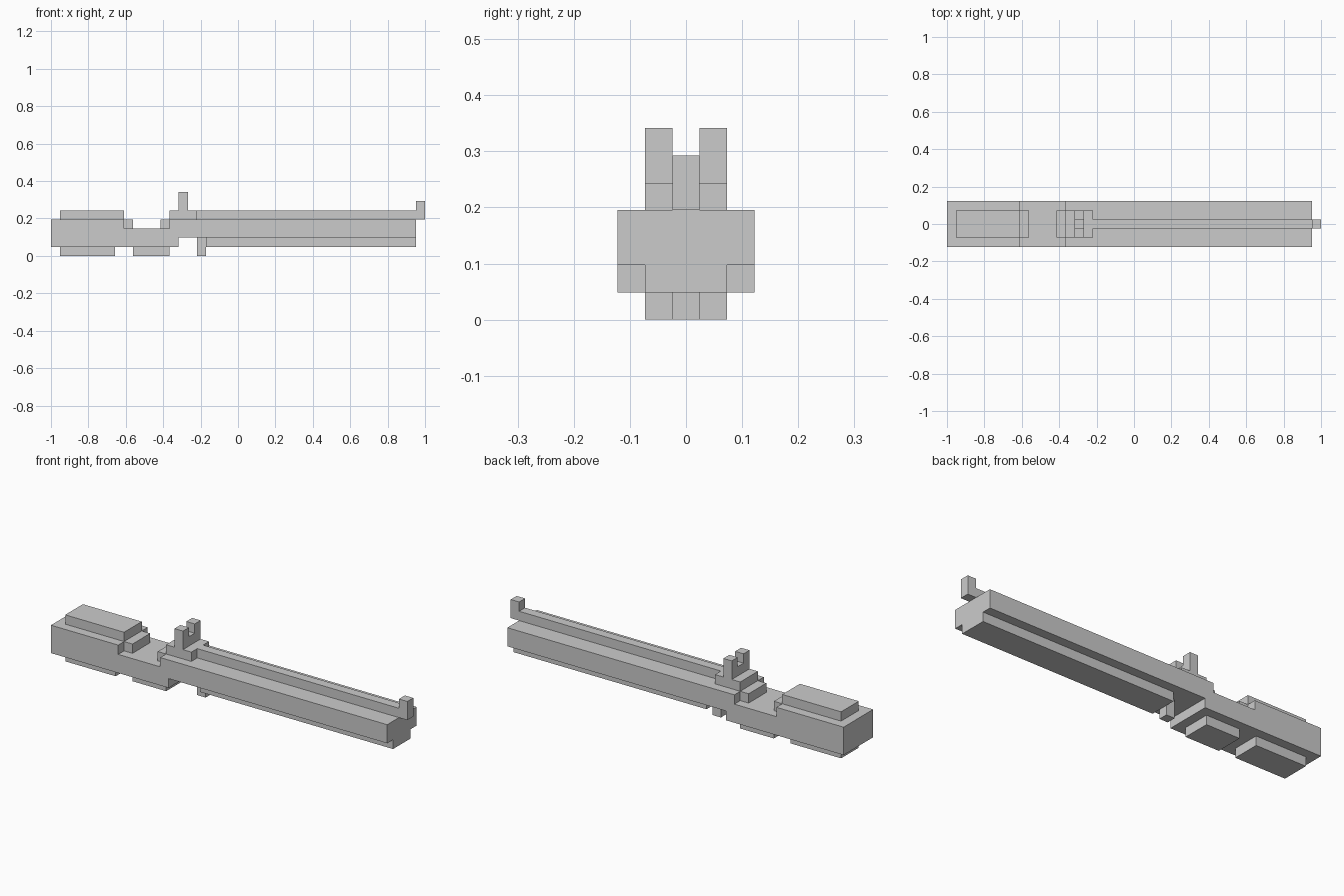
import bpy, bmesh

if "Cube" in bpy.data.objects:
    bpy.data.objects.remove(bpy.data.objects["Cube"])

U = 2 / 41  # one block; the model is 41 blocks long


def extrude_profile(name, profile, y0, y1):
    """Extrude an (x, z) outline, given in blocks, from y0 to y1."""
    bm = bmesh.new()
    verts = [bm.verts.new((x * U - 1, y0 * U, z * U)) for x, z in profile]
    face = bm.faces.new(verts)
    ext = bmesh.ops.extrude_face_region(bm, geom=[face])
    moved = [g for g in ext["geom"] if isinstance(g, bmesh.types.BMVert)]
    bmesh.ops.translate(bm, verts=moved, vec=(0, (y1 - y0) * U, 0))
    bmesh.ops.recalc_face_normals(bm, faces=bm.faces)
    mesh = bpy.data.meshes.new(name)
    bm.to_mesh(mesh)
    bm.free()
    obj = bpy.data.objects.new(name, mesh)
    bpy.context.collection.objects.link(obj)
    return obj


def block(name, x0, x1, z0, z1, y0, y1):
    return extrude_profile(name, [(x0, z0), (x1, z0), (x1, z1), (x0, z1)], y0, y1)


# Full-width body with the dip in its top and the raised underside to the right
extrude_profile("body", [(0, 1), (14, 1), (14, 2), (40, 2), (40, 4),
                         (13, 4), (13, 3), (8, 3), (8, 4), (0, 4)], -2.5, 2.5)

# Three-block-wide parts: name, x range, z range
for name, x0, x1, z0, z1 in [
    ("rear_foot", 1, 7, 0, 1),
    ("middle_foot", 9, 13, 0, 1),
    ("top_pad", 1, 8, 4, 5),
    ("pad_step", 8, 9, 3, 4),
    ("sight_step", 12, 13, 3, 4),
    ("sight_base", 13, 16, 4, 5),
    ("lower_rail", 17, 40, 1, 2),
]:
    block(name, x0, x1, z0, z1, -1.5, 1.5)

# One-block-wide parts on the centre line
block("trigger", 16, 17, 0, 2, -0.5, 0.5)
block("top_rod", 16, 40, 4, 5, -0.5, 0.5)
block("front_sight", 40, 41, 4, 6, -0.5, 0.5)

# Notched rear sight: a low bridge between two posts
block("rear_sight_bridge", 14, 15, 5, 6, -0.5, 0.5)
for side, y in (("front", -1.5), ("back", 0.5)):
    block(f"rear_sight_post_{side}", 14, 15, 5, 7, y, y + 1)
